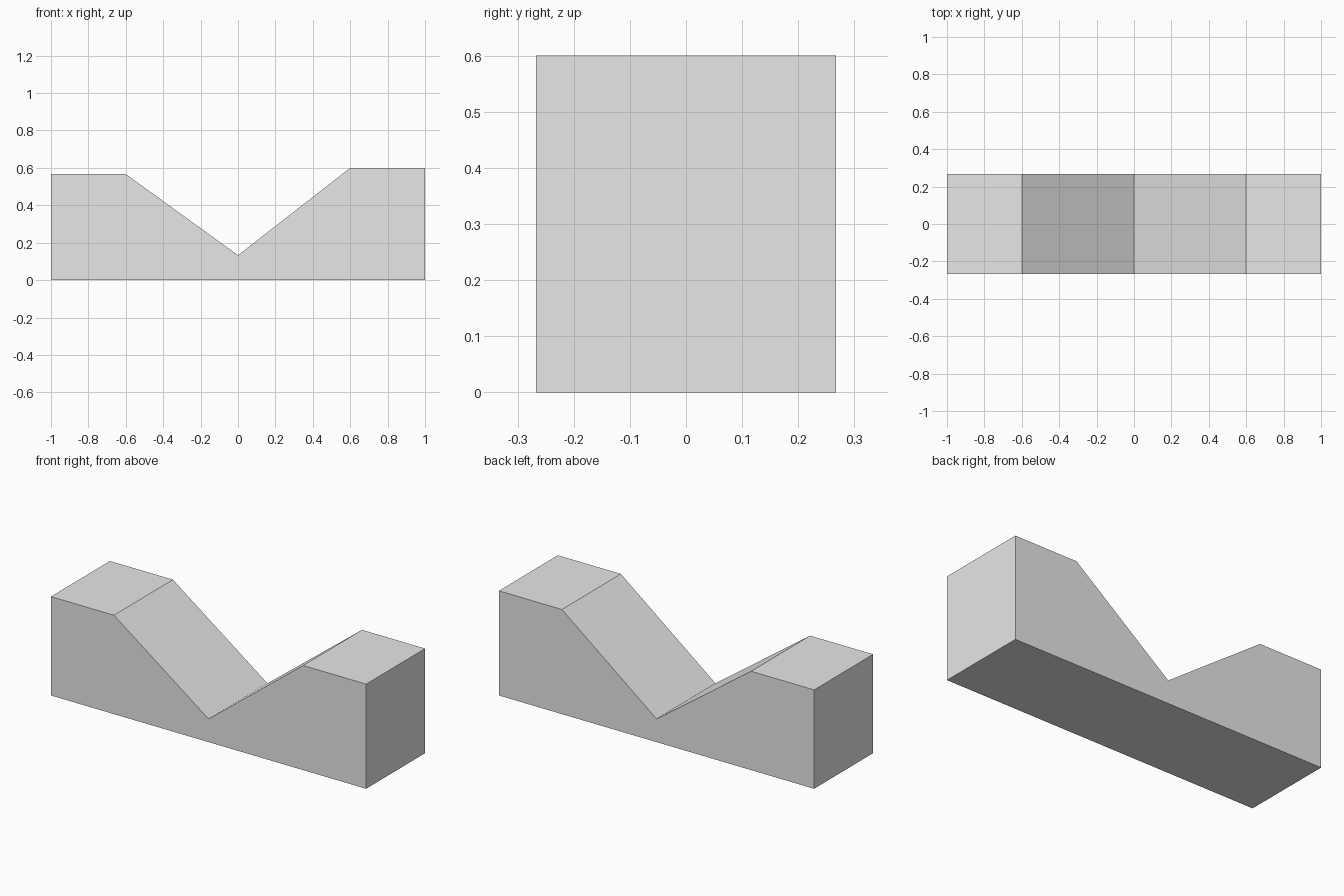
import bpy
import bmesh
from mathutils import Vector

cube = bpy.data.objects.get("Cube")
if cube:
    bpy.data.objects.remove(cube, do_unlink=True)

# Plain light grey
grey = bpy.data.materials.new("light_grey")
grey.use_nodes = True
colour = (0.8, 0.8, 0.8, 1.0)
grey.diffuse_color = colour
grey.node_tree.nodes["Principled BSDF"].inputs["Base Color"].default_value = colour

HALF_DEPTH = 0.267

# Block outline with the V-shaped valley, as (x, z)
profile = [(-1, 0), (1, 0), (1, 0.6), (0.6, 0.6),
           (0, 0.133), (-0.6, 0.567), (-1, 0.567)]

# Extrude the outline from front to back
bm = bmesh.new()
front = bm.faces.new([bm.verts.new((x, -HALF_DEPTH, z)) for x, z in profile])
back = bmesh.ops.extrude_face_region(bm, geom=[front], use_keep_orig=True)
bmesh.ops.translate(bm, vec=Vector((0, 2 * HALF_DEPTH, 0)),
                    verts=[v for v in back["geom"] if isinstance(v, bmesh.types.BMVert)])
bmesh.ops.recalc_face_normals(bm, faces=bm.faces)

mesh = bpy.data.meshes.new("valley_block")
bm.to_mesh(mesh)
bm.free()
mesh.materials.append(grey)
block = bpy.data.objects.new("valley_block", mesh)
bpy.context.collection.objects.link(block)
